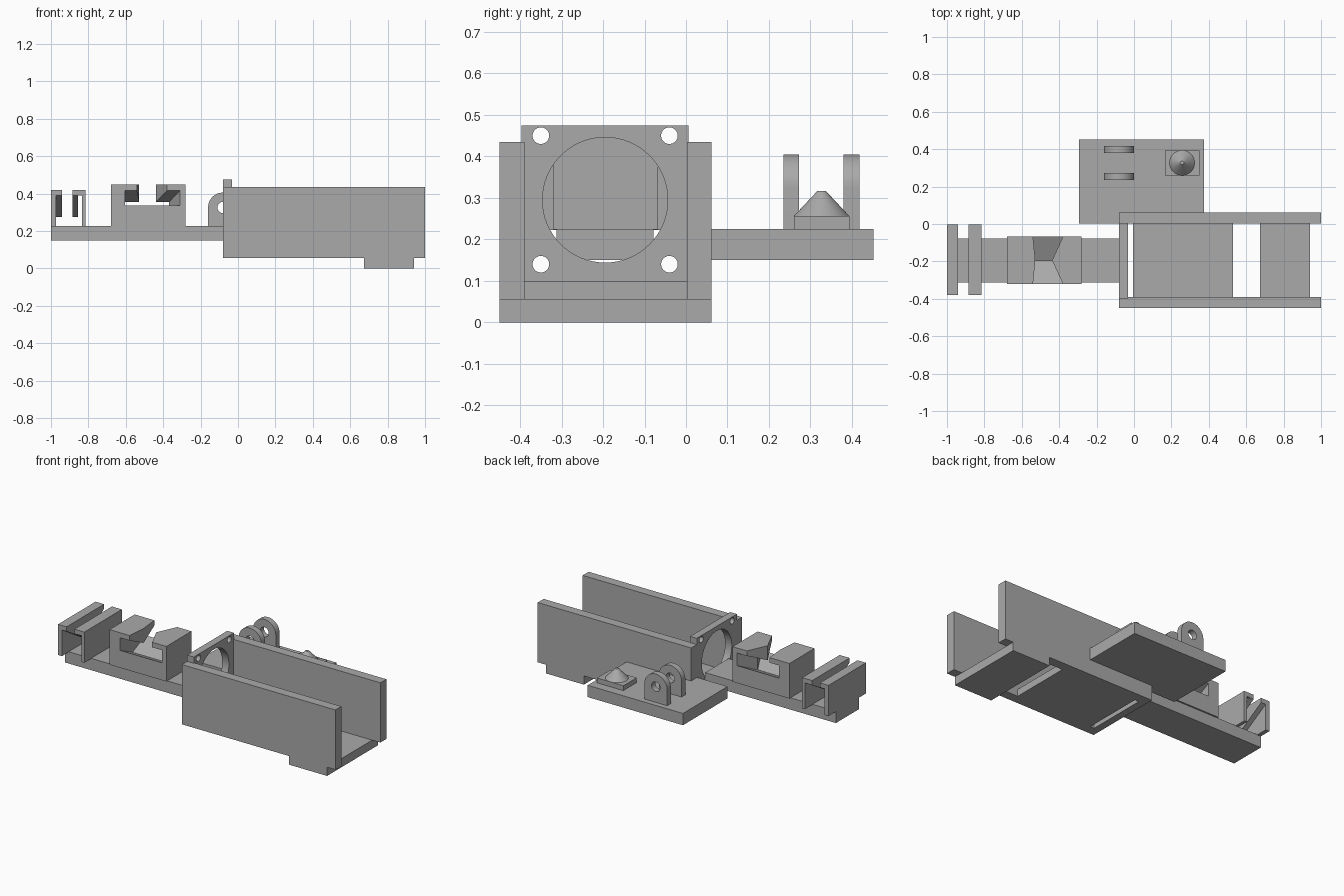
import bpy, bmesh, math
from mathutils import Matrix

cube = bpy.data.objects.get("Cube")
if cube:
    bpy.data.objects.remove(cube, do_unlink=True)

grey = bpy.data.materials.new("plain_grey")
grey.use_nodes = True
GREY = (0.4, 0.4, 0.4, 1)
grey.diffuse_color = GREY
grey.node_tree.nodes["Principled BSDF"].inputs["Base Color"].default_value = GREY


def finish(name, bm, smooth=False):
    bmesh.ops.recalc_face_normals(bm, faces=bm.faces)
    mesh = bpy.data.meshes.new(name)
    bm.to_mesh(mesh)
    bm.free()
    mesh.materials.append(grey)
    obj = bpy.data.objects.new(name, mesh)
    bpy.context.collection.objects.link(obj)
    if smooth:
        shade(obj)
    return obj


def shade(obj):
    bpy.ops.object.select_all(action='DESELECT')
    obj.select_set(True)
    bpy.context.view_layer.objects.active = obj
    bpy.ops.object.shade_smooth_by_angle(angle=math.radians(30))


def box(name, x, y, z):
    bm = bmesh.new()
    size = Matrix.Diagonal((x[1] - x[0], y[1] - y[0], z[1] - z[0], 1))
    centre = Matrix.Translation((sum(x) / 2, sum(y) / 2, sum(z) / 2))
    bmesh.ops.create_cube(bm, size=1, matrix=centre @ size)
    return finish(name, bm)


def loft(name, sections, smooth=False):
    """Join matching x-z outlines, given as (y, outline), into a closed solid."""
    bm = bmesh.new()
    rings = [[bm.verts.new((x, y, z)) for x, z in pts] for y, pts in sections]
    n = len(rings[0])
    for a, b in zip(rings, rings[1:]):
        for i in range(n):
            j = (i + 1) % n
            bm.faces.new((a[i], a[j], b[j], b[i]))
    bm.faces.new(rings[0])
    bm.faces.new(rings[-1])
    return finish(name, bm, smooth)


def drill(obj, axis, holes):
    """Cut round holes (centre, radius) through a part."""
    bm = bmesh.new()
    for centre, radius in holes:
        turn = Matrix.Rotation(math.pi / 2, 4, 'Y' if axis == 'X' else 'X')
        bmesh.ops.create_cone(bm, cap_ends=True, segments=64, radius1=radius,
                              radius2=radius, depth=0.2,
                              matrix=Matrix.Translation(centre) @ turn)
    cutter = finish("hole_cutter", bm)
    cutter.hide_render = True
    mod = obj.modifiers.new("holes", 'BOOLEAN')
    mod.object = cutter
    mod.solver = 'EXACT'
    bpy.ops.object.select_all(action='DESELECT')
    bpy.context.view_layer.objects.active = obj
    obj.select_set(True)
    bpy.ops.object.modifier_apply(modifier=mod.name)
    bpy.data.objects.remove(cutter, do_unlink=True)
    shade(obj)


# Open tray: two walls, floor and foot
box("front_wall", (-0.08, 1), (-0.45, -0.39), (0.055, 0.435))
box("back_wall", (-0.08, 1), (0.002, 0.062), (0.055, 0.435))
box("tray_floor", (-0.005, 0.53), (-0.39, 0.002), (0.055, 0.1))
box("tray_foot", (0.675, 0.942), (-0.45, 0.062), (0, 0.055))

# End plate with a large opening and four screw holes
plate = box("end_plate", (-0.08, -0.033), (-0.397, 0.006), (0.055, 0.475))
MID = -0.195
holes = [((-0.055, MID, 0.295), 0.151)]
for dy in (-0.155, 0.155):
    for z in (0.14, 0.45):
        holes.append(((-0.055, MID + dy, z), 0.02))
drill(plate, 'X', holes)

# Long arm
box("arm", (-1, -0.08), (-0.312, -0.078), (0.15, 0.225))


# Holder block with a bent T-shaped channel
def channel(drop, left, shift):
    top, low, right = 0.415 - drop, 0.335 - drop, -0.31 - shift
    lip = -0.38 - shift
    return [(-0.68, 0.224), (-0.28, 0.224), (-0.28, 0.447), (lip, 0.447),
            (lip, top), (right, top), (right, low), (-0.605, low),
            (-0.605, top), (left, top), (left, 0.447), (-0.68, 0.447)]


ends, middle = channel(0, -0.54, 0), channel(0.06, -0.528, 0.058)
loft("holder_block", [(-0.32, ends), (MID, middle), (-0.068, ends)])


# Clips: a wall and roof, with a lip that hangs lowest at the middle
def clip(name, wall, roof, lip):
    box(name + "_wall", wall, (-0.38, -0.003), (0.223, 0.418))
    box(name + "_roof", roof, (-0.38, -0.003), (0.39, 0.418))

    def outline(low):
        return [(lip[0], low), (lip[1], low), (lip[1], 0.395), (lip[0], 0.395)]
    loft(name + "_lip", [(-0.38, outline(0.389)), (MID, outline(0.275)),
                         (-0.003, outline(0.389))])


clip("outer_clip", (-1, -0.973), (-1, -0.94), (-0.973, -0.94))
clip("inner_clip", (-0.835, -0.815), (-0.885, -0.815), (-0.885, -0.855))

# Side shelf
box("side_shelf", (-0.295, 0.375), (0.003, 0.452), (0.15, 0.225))

# Pair of round-topped lugs with pin holes
arch = [(-0.16, 0.224)]
arch += [(-0.08 - 0.08 * math.cos(math.pi * i / 32),
          0.325 + 0.08 * math.sin(math.pi * i / 32)) for i in range(33)]
arch += [(0, 0.224)]
for name, y in (("front_lug", 0.235), ("back_lug", 0.38)):
    lug = loft(name, [(y, arch), (y + 0.038, arch)])
    drill(lug, 'Y', [((-0.08, y + 0.02, 0.325), 0.03)])

# Cone on a square pad
box("cone_pad", (0.165, 0.35), (0.26, 0.394), (0.224, 0.256))
bm = bmesh.new()
bmesh.ops.create_cone(bm, cap_ends=True, segments=48, radius1=0.067, radius2=0.01,
                      depth=0.061, matrix=Matrix.Translation((0.257, 0.327, 0.2865)))
finish("cone", bm, True)
